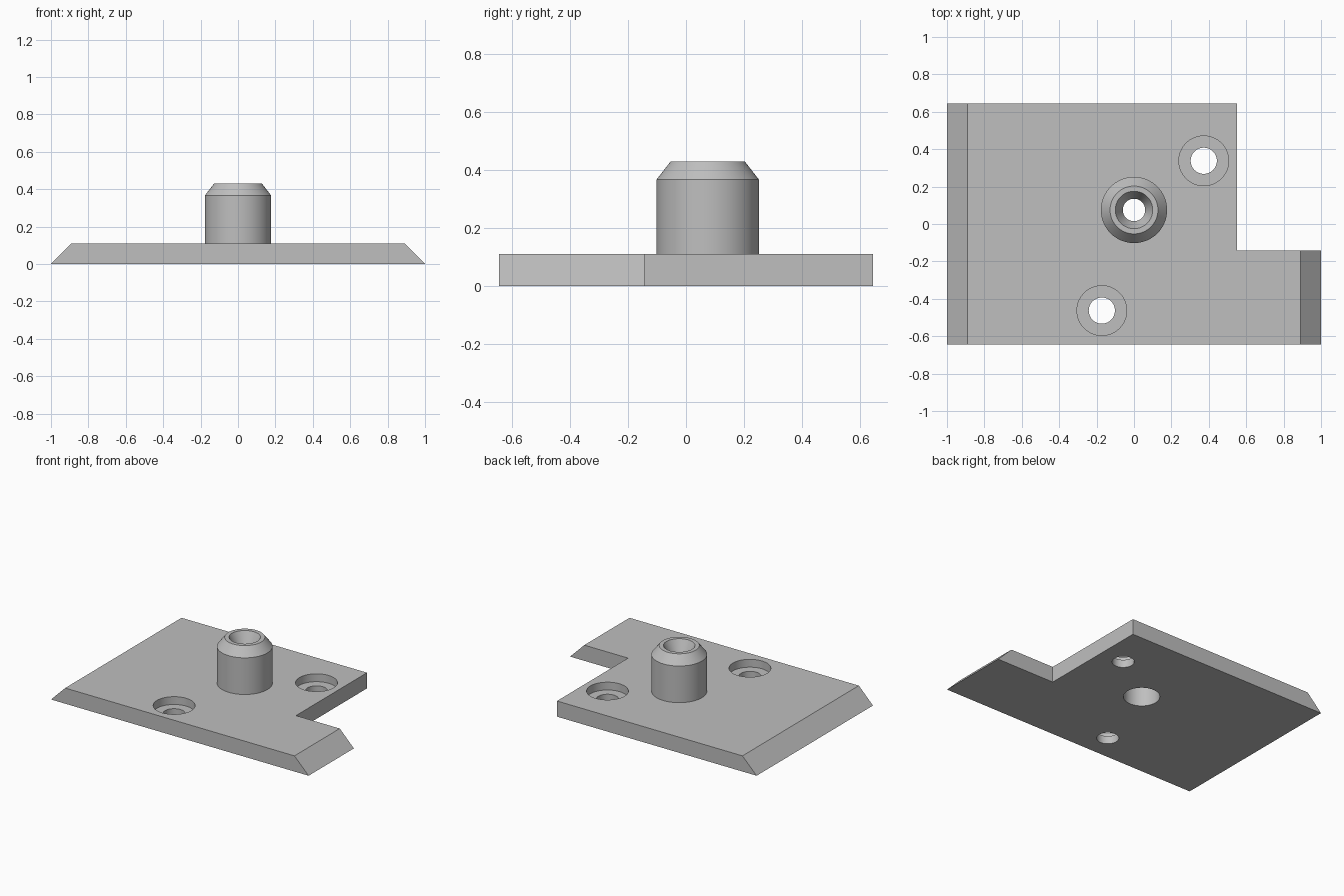
import bpy, bmesh, math
from mathutils import Matrix, Vector

if "Cube" in bpy.data.objects:
    bpy.data.objects.remove(bpy.data.objects["Cube"], do_unlink=True)

SEGMENTS = 64
THICK = 0.11          # plate thickness, also the run of its end bevels
POST = (0.0, 0.075)
SCREWS = [(0.373, 0.338), (-0.172, -0.463)]
BORE = 0.115

grey = bpy.data.materials.new("plain grey")
grey.use_nodes = True
colour = (0.52, 0.52, 0.52, 1)
grey.diffuse_color = colour
grey.node_tree.nodes["Principled BSDF"].inputs["Base Color"].default_value = colour


def make_object(name, bm):
    bmesh.ops.recalc_face_normals(bm, faces=bm.faces)
    mesh = bpy.data.meshes.new(name)
    bm.to_mesh(mesh)
    bm.free()
    obj = bpy.data.objects.new(name, mesh)
    bpy.context.collection.objects.link(obj)
    mesh.materials.append(grey)
    return obj


def lathe(name, profile, centre):
    """Spin a closed (radius, height) profile around a vertical axis."""
    bm = bmesh.new()
    verts = [bm.verts.new((r, 0, z)) for r, z in profile]
    edges = [bm.edges.new((a, b)) for a, b in zip(verts, verts[1:] + verts[:1])]
    bmesh.ops.spin(bm, geom=verts + edges, cent=(0, 0, 0), axis=(0, 0, 1),
                   angle=2 * math.pi, steps=SEGMENTS, use_merge=True)
    bmesh.ops.remove_doubles(bm, verts=bm.verts, dist=1e-5)
    bmesh.ops.translate(bm, verts=bm.verts, vec=(*centre, 0))
    return make_object(name, bm)


def cutter(radius, low, high, centre):
    bm = bmesh.new()
    bmesh.ops.create_cone(bm, cap_ends=True, segments=SEGMENTS, radius1=radius,
                          radius2=radius, depth=high - low,
                          matrix=Matrix.Translation((*centre, (low + high) / 2)))
    obj = make_object("hole_cutter", bm)
    obj.hide_render = True
    return obj


def smooth(obj):
    bpy.ops.object.select_all(action="DESELECT")
    obj.select_set(True)
    bpy.context.view_layer.objects.active = obj
    bpy.ops.object.shade_smooth_by_angle(angle=math.radians(25))


# Base plate: notched outline with bevelled left and right ends
outline = [(-1, -0.645), (1, -0.645), (1, -0.143), (0.55, -0.143),
           (0.55, 0.645), (-1, 0.645)]
bm = bmesh.new()
bottom = bm.faces.new([bm.verts.new((x, y, 0)) for x, y in outline])
raised = bmesh.ops.extrude_face_region(bm, geom=[bottom], use_keep_orig=True)["geom"]
for v in raised:
    if isinstance(v, bmesh.types.BMVert):
        inset = math.copysign(THICK, v.co.x) if abs(v.co.x) > 0.9 else 0
        v.co += Vector((-inset, 0, THICK))
plate = make_object("base_plate", bm)

# Counterbored screw holes and the bore under the post
cutters = [cutter(BORE, -0.1, 0.3, POST)]
for spot in SCREWS:
    cutters.append(cutter(0.07, -0.1, 0.3, spot))
    cutters.append(cutter(0.133, THICK / 2, 0.3, spot))
for tool in cutters:
    mod = plate.modifiers.new("hole", "BOOLEAN")
    mod.operation = "DIFFERENCE"
    mod.solver = "EXACT"
    mod.object = tool
bpy.context.view_layer.update()
graph = bpy.context.evaluated_depsgraph_get()
cut_mesh = bpy.data.meshes.new_from_object(plate.evaluated_get(graph))
plate.modifiers.clear()
plate.data = cut_mesh
for tool in cutters:
    bpy.data.objects.remove(tool, do_unlink=True)

# Hollow post: chamfered rim, funnel mouth, narrow neck, wide bore below
post = lathe("hollow_post", [(0.177, THICK), (0.177, 0.367), (0.128, 0.43),
                             (0.1, 0.43), (0.06, 0.345), (0.06, 0.29),
                             (BORE, 0.29), (BORE, THICK)], POST)

for part in (plate, post):
    smooth(part)
